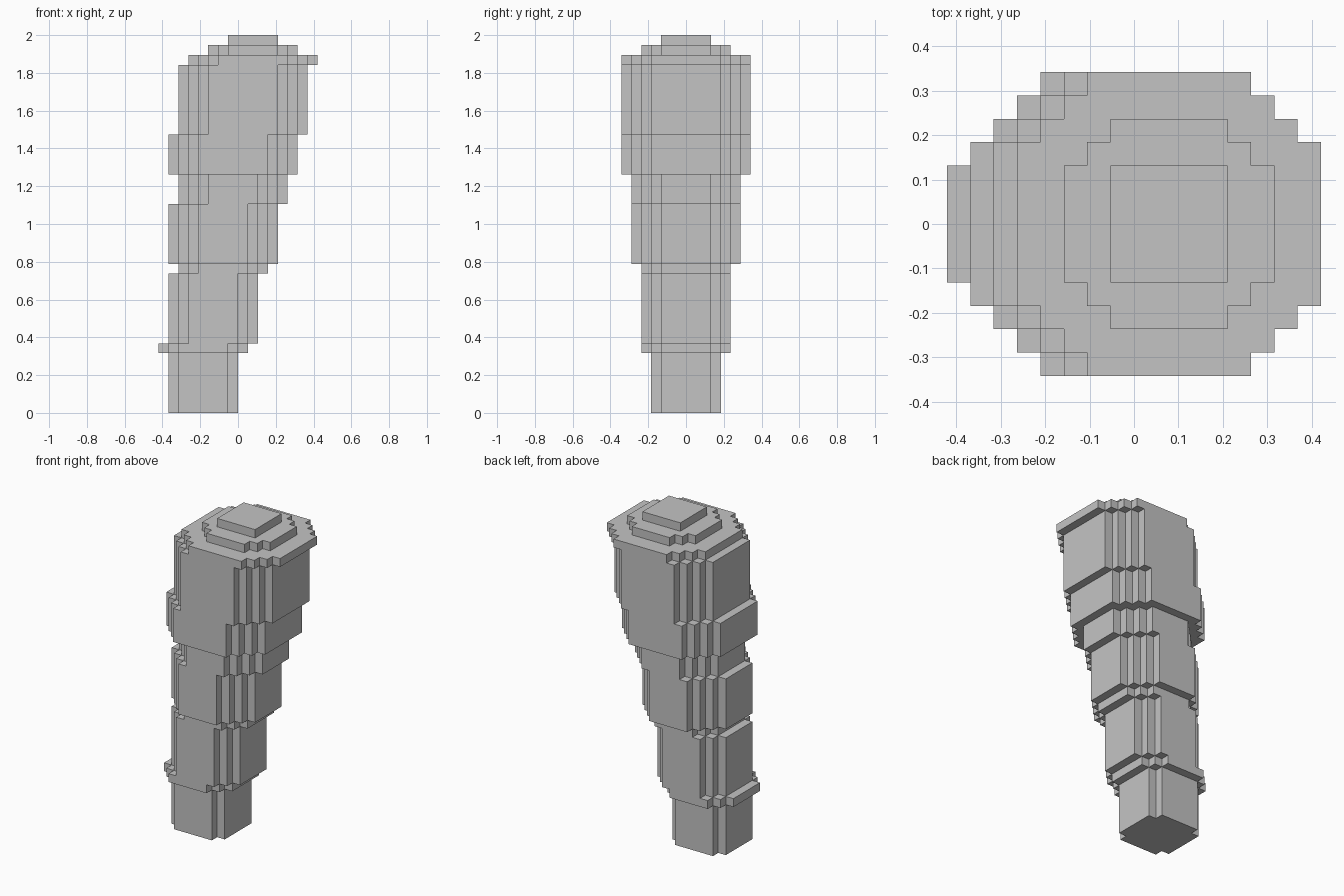
import bpy
import bmesh

if "Cube" in bpy.data.objects:
    bpy.data.objects.remove(bpy.data.objects["Cube"])

U = 2 / 38  # one block

# Tiers from the ground up: (bottom, top, left x, diameter, corner steps), in blocks
TIERS = [
    (0, 6, -7, 7, 1),     # foot
    (6, 7, -8, 9, 2),     # lower lip
    (7, 14, -7, 9, 2),    # lower shaft
    (14, 15, -6, 9, 2),
    (15, 21, -7, 11, 3),  # middle shaft
    (21, 24, -6, 11, 3),
    (24, 28, -7, 13, 3),  # upper shaft
    (28, 35, -6, 13, 3),
    (35, 36, -5, 13, 3),  # upper lip
    (36, 37, -3, 9, 2),   # crown
    (37, 38, -1, 5, 0),   # crown top
]


def disc(left, size, steps):
    """Cells of a square whose corners are cut in a staircase."""
    cells = set()
    for i in range(size):
        for j in range(size):
            edge_i, edge_j = min(i, size - 1 - i), min(j, size - 1 - j)
            if edge_i + edge_j >= steps:
                cells.add((left + i, j - size / 2))
    return cells


def quad(bm, points):
    bm.faces.new([bm.verts.new((x * U, y * U, z * U)) for x, y, z in points])


def cap(bm, cells, z, up):
    for x, y in cells:
        pts = [(x, y, z), (x + 1, y, z), (x + 1, y + 1, z), (x, y + 1, z)]
        quad(bm, pts if up else pts[::-1])


def walls(bm, cells, z0, z1):
    for x, y in cells:
        corners = [(x, y), (x + 1, y), (x + 1, y + 1), (x, y + 1)]
        for k, (dx, dy) in enumerate([(0, -1), (1, 0), (0, 1), (-1, 0)]):
            if (x + dx, y + dy) not in cells:
                a, b = corners[k], corners[(k + 1) % 4]
                quad(bm, [(*a, z0), (*b, z0), (*b, z1), (*a, z1)])


# Leaning stepped column: only the exposed skin of each tier
bm = bmesh.new()
layers = [disc(*t[2:]) for t in TIERS]
for n, (z0, z1, *_) in enumerate(TIERS):
    below = layers[n - 1] if n else set()
    above = layers[n + 1] if n + 1 < len(layers) else set()
    walls(bm, layers[n], z0, z1)
    cap(bm, layers[n] - below, z0, False)
    cap(bm, layers[n] - above, z1, True)
bmesh.ops.remove_doubles(bm, verts=bm.verts, dist=U * 0.01)

mesh = bpy.data.meshes.new("stepped_column")
bm.to_mesh(mesh)
bm.free()
grey = bpy.data.materials.new("plain_grey")
grey.diffuse_color = (0.55, 0.55, 0.55, 1)
grey.use_nodes = True
grey.node_tree.nodes["Principled BSDF"].inputs["Base Color"].default_value = grey.diffuse_color
mesh.materials.append(grey)
column = bpy.data.objects.new("stepped_column", mesh)
bpy.context.collection.objects.link(column)
